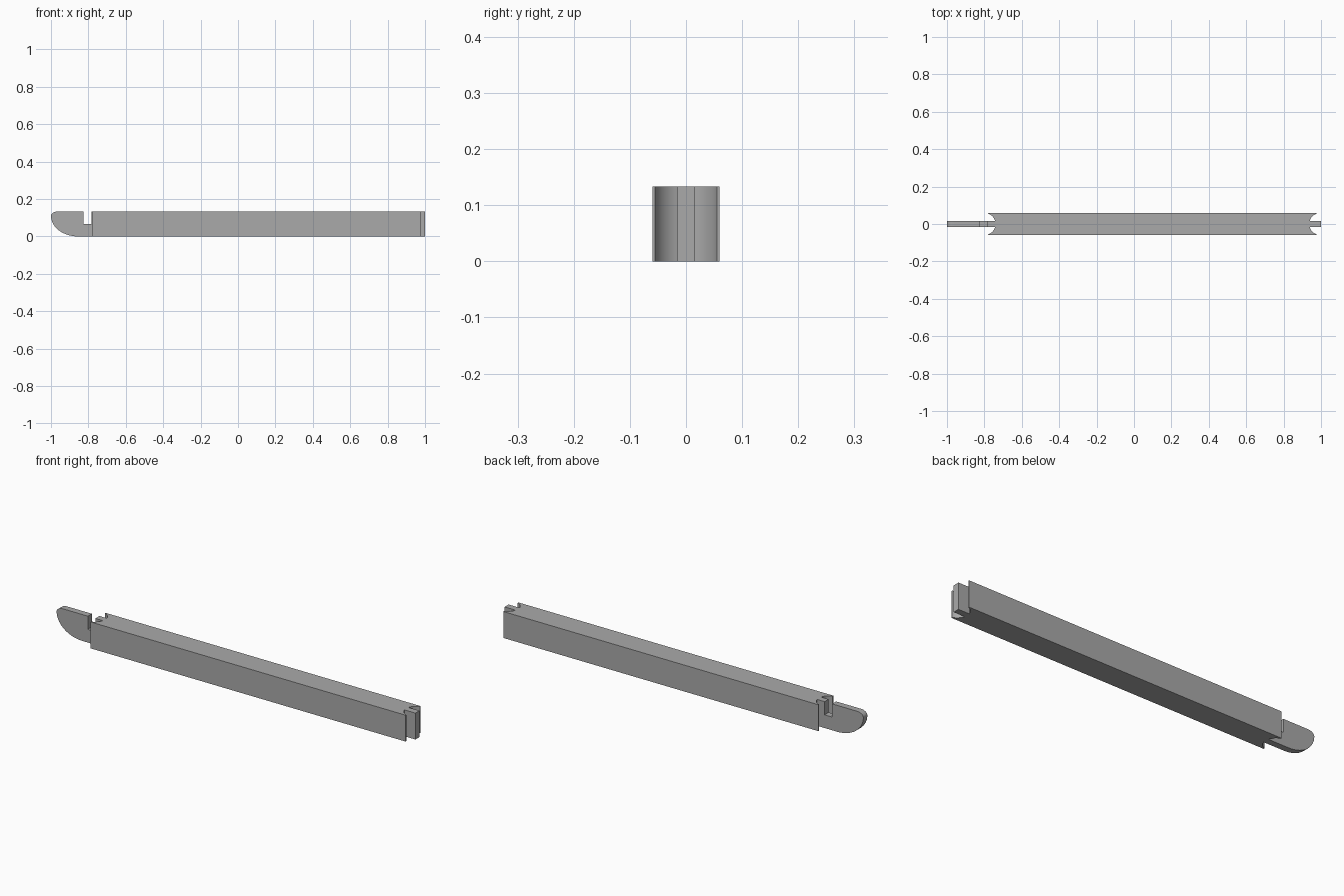
import bpy, bmesh
from math import sin, cos, pi, asin, radians
from mathutils import Vector

if "Cube" in bpy.data.objects:
    bpy.data.objects.remove(bpy.data.objects["Cube"])

HEIGHT, HALF_W, TONGUE = 0.133, 0.06, 0.016
RADIUS, LIP = 0.058, 0.055

grey = bpy.data.materials.new("plain grey")
grey.use_nodes = True
colour = (0.4, 0.4, 0.4, 1)
grey.diffuse_color = colour
grey.node_tree.nodes["Principled BSDF"].inputs["Base Color"].default_value = colour


def prism(name, points, depth):
    """Extrude a closed outline of 3D points along a vector."""
    bm = bmesh.new()
    face = bm.faces.new([bm.verts.new(p) for p in points])
    new = bmesh.ops.extrude_face_region(bm, geom=[face])["geom"]
    bmesh.ops.translate(bm, vec=Vector(depth),
                        verts=[v for v in new if isinstance(v, bmesh.types.BMVert)])
    bmesh.ops.recalc_face_normals(bm, faces=bm.faces)
    mesh = bpy.data.meshes.new(name)
    bm.to_mesh(mesh)
    bm.free()
    mesh.materials.append(grey)
    obj = bpy.data.objects.new(name, mesh)
    bpy.context.collection.objects.link(obj)
    return obj


def arc(cx, cy, rx, ry, start, end, steps):
    return [(cx + rx * cos(start + (end - start) * i / steps),
             cy + ry * sin(start + (end - start) * i / steps)) for i in range(steps + 1)]


# Plan outline: a beam whose ends are hollowed round a thin central tongue
low, high = asin(TONGUE / RADIUS), asin(LIP / RADIUS)
right = arc(0.995, 0, -RADIUS, RADIUS, low, high, 12)
left = arc(-0.798, 0, RADIUS, RADIUS, high, low, 12)
half = ([(1.2, TONGUE)] + right + [(right[-1][0], HALF_W), (left[0][0], HALF_W)]
        + left + [(-1.2, TONGUE)])
plan = half + [(x, -y) for x, y in reversed(half)]
beam = prism("notched_beam", [(x, y, -0.1) for x, y in plan], (0, 0, 0.4))

# Side profile: rounded nose, square slot in the top, straight beam
side = [(1, 0), (1, HEIGHT), (-0.784, HEIGHT), (-0.784, HEIGHT / 2),
        (-0.826, HEIGHT / 2), (-0.826, HEIGHT)]
side += arc(-0.965, 0.11, 0.035, HEIGHT - 0.11, pi / 2, pi, 8)
side += arc(-0.855, 0.11, 0.145, 0.11, pi, 1.5 * pi, 14)[1:]
profile = prism("side_profile_cutter", [(x, -0.2, z) for x, z in side], (0, 0.4, 0))
profile.hide_render = True

# Keep only what both outlines share
cut = beam.modifiers.new("side shape", "BOOLEAN")
cut.operation = "INTERSECT"
cut.solver = "EXACT"
cut.object = profile
bpy.ops.object.select_all(action="DESELECT")
bpy.context.view_layer.objects.active = beam
beam.select_set(True)
bpy.ops.object.modifier_apply(modifier=cut.name)
bpy.data.objects.remove(profile)
bpy.ops.object.shade_smooth_by_angle(angle=radians(30))
